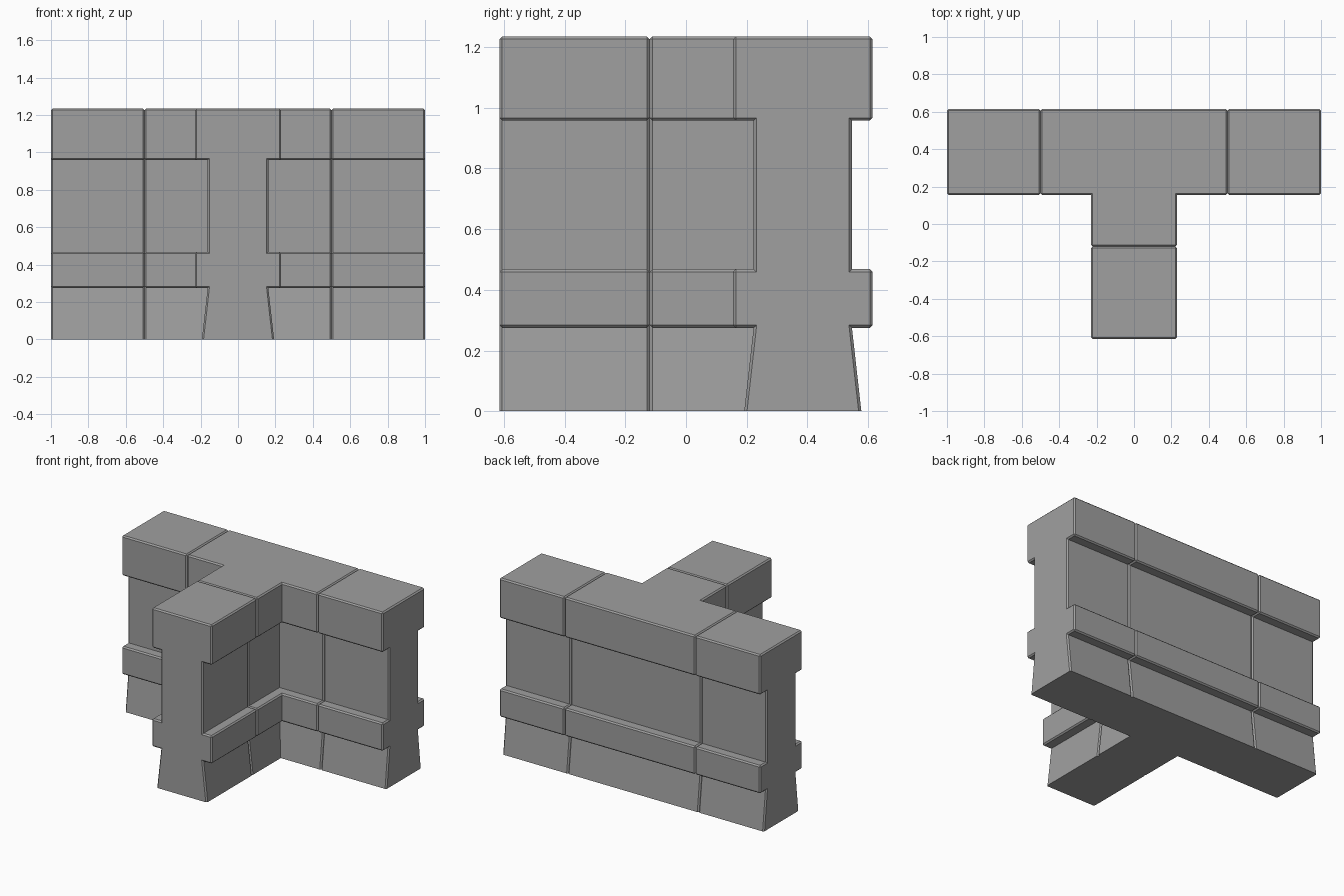
import bpy
import bmesh

cube = bpy.data.objects.get("Cube")
if cube:
    bpy.data.objects.remove(cube, do_unlink=True)

BAR_Y = 0.385       # centre line of the long wall
FRONT_Y = -0.615    # free end of the stem
JOINT_X, JOINT_Y = 0.5, -0.12
BEVEL = 0.009

# Wall section: (height, half thickness) - flared base, band, panel, cap
SECTION = [(0, 0.193), (0.275, 0.162), (0.275, 0.23), (0.468, 0.23),
           (0.468, 0.162), (0.958, 0.162), (0.958, 0.23), (1.235, 0.23)]

stone = bpy.data.materials.new("grey_stone")
stone.use_nodes = True
GREY = (0.35, 0.35, 0.35, 1)
stone.diffuse_color = GREY
stone.node_tree.nodes["Principled BSDF"].inputs["Base Color"].default_value = GREY


def wall_block(name, outline, ends):
    """Loft a plan outline up the section; 'ends' are its flat end sides."""
    bm = bmesh.new()
    rings = [[bm.verts.new((x, y, z)) for x, y in outline(w)] for z, w in SECTION]
    n = len(rings[0])
    for low, high in zip(rings, rings[1:]):
        for i in range(n):
            if i not in ends:
                j = (i + 1) % n
                bm.faces.new((low[i], low[j], high[j], high[i]))
    bm.faces.new(rings[0])
    bm.faces.new(rings[-1])
    # Close each flat end with one section-shaped face
    bmesh.ops.holes_fill(bm, edges=[e for e in bm.edges if e.is_boundary], sides=0)
    bmesh.ops.recalc_face_normals(bm, faces=bm.faces[:])
    # Chamfer the outer edges, leaving the ground edges sharp
    outer = [e for e in bm.edges
             if e.is_manifold and e.is_convex and e.calc_face_angle() > 0.2
             and max(v.co.z for v in e.verts) > 0.001]
    bmesh.ops.bevel(bm, geom=outer, offset=BEVEL, offset_type='OFFSET',
                    segments=1, profile=0.5, affect='EDGES', clamp_overlap=True)
    mesh = bpy.data.meshes.new(name)
    bm.to_mesh(mesh)
    bm.free()
    mesh.materials.append(stone)
    obj = bpy.data.objects.new(name, mesh)
    bpy.context.collection.objects.link(obj)


def tee(w):
    back, front = BAR_Y + w, BAR_Y - w
    return [(-JOINT_X, back), (JOINT_X, back), (JOINT_X, front), (w, front),
            (w, JOINT_Y), (-w, JOINT_Y), (-w, front), (-JOINT_X, front)]


def side(s):
    return lambda w: [(s * JOINT_X, BAR_Y + w), (s, BAR_Y + w),
                      (s, BAR_Y - w), (s * JOINT_X, BAR_Y - w)]


def stem(w):
    return [(-w, JOINT_Y), (w, JOINT_Y), (w, FRONT_Y), (-w, FRONT_Y)]


# Centre junction, then the three end blocks
wall_block("junction_block", tee, (1, 4, 7))
wall_block("left_wall_block", side(1), (1, 3))
wall_block("right_wall_block", side(-1), (1, 3))
wall_block("front_wall_block", stem, (0, 2))
